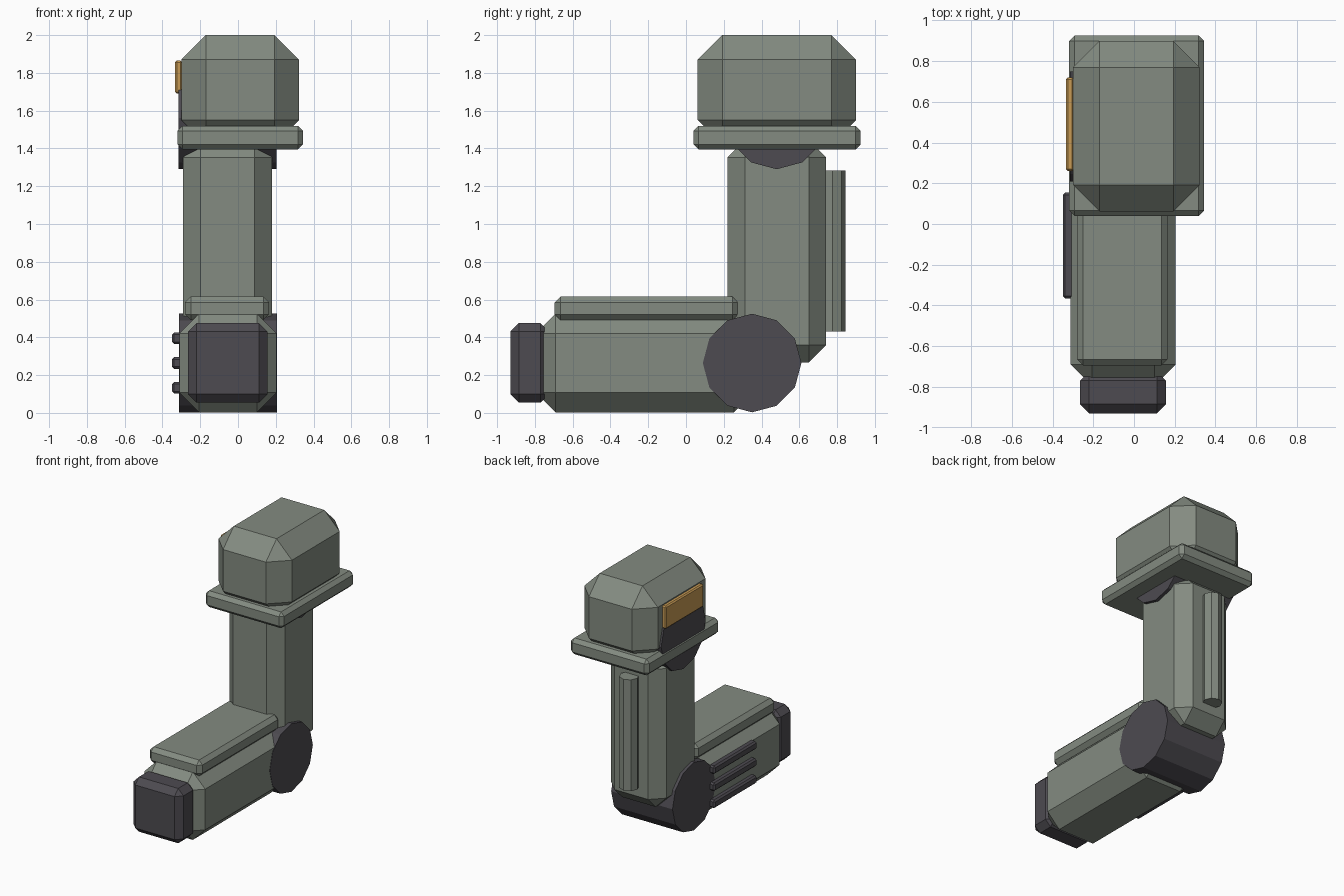
import bpy, bmesh, math
from mathutils import Vector

cube = bpy.data.objects.get("Cube")
if cube:
    bpy.data.objects.remove(cube, do_unlink=True)


def material(name, rgb):
    mat = bpy.data.materials.new(name)
    mat.use_nodes = True
    mat.diffuse_color = (*rgb, 1)
    mat.node_tree.nodes["Principled BSDF"].inputs["Base Color"].default_value = (*rgb, 1)
    return mat


GREEN = material("grey_green_paint", (0.23, 0.26, 0.22))
DARK = material("dark_grey_metal", (0.075, 0.07, 0.082))
ORANGE = material("amber_panel", (0.58, 0.33, 0.09))


def finish(name, bm, mat):
    bmesh.ops.recalc_face_normals(bm, faces=bm.faces)
    mesh = bpy.data.meshes.new(name)
    bm.to_mesh(mesh)
    bm.free()
    mesh.materials.append(mat)
    obj = bpy.data.objects.new(name, mesh)
    bpy.context.collection.objects.link(obj)
    return obj


def block(name, xs, ys, zs, chamfer, mat):
    """Box between two corners with every edge chamfered."""
    bm = bmesh.new()
    bmesh.ops.create_cube(bm, size=1)
    for v in bm.verts:
        v.co = Vector([(r[0] + r[1]) / 2 + c * (r[1] - r[0])
                       for r, c in zip((xs, ys, zs), v.co)])
    bmesh.ops.bevel(bm, geom=bm.edges[:], offset=chamfer, segments=1,
                    affect='EDGES', profile=0.5)
    return finish(name, bm, mat)


def prism(name, sides, radius, axis, centre, span, mat):
    """Faceted cylinder along x or z, with a corner on each cross axis."""
    bm = bmesh.new()
    ring = []
    for i in range(sides):
        a = math.tau * i / sides
        u, w = centre[0] + radius * math.cos(a), centre[1] + radius * math.sin(a)
        ring.append(bm.verts.new((span[0], u, w) if axis == 'x' else (u, w, span[0])))
    face = bm.faces.new(ring)
    result = bmesh.ops.extrude_face_region(bm, geom=[face])
    moved = [g for g in result["geom"] if isinstance(g, bmesh.types.BMVert)]
    length = span[1] - span[0]
    shift = (length, 0, 0) if axis == 'x' else (0, 0, length)
    bmesh.ops.translate(bm, verts=moved, vec=shift)
    return finish(name, bm, mat)


# Shoulder housing, its rim and side panel
block("shoulder_housing", (-0.30, 0.323), (0.062, 0.90), (1.42, 2.0), 0.13, GREEN)
block("shoulder_rim", (-0.32, 0.345), (0.04, 0.925), (1.395, 1.52), 0.027, GREEN)
block("shoulder_panel", (-0.333, -0.295), (0.26, 0.72), (1.69, 1.865), 0.009, ORANGE)
prism("shoulder_joint", 12, 0.27, 'x', (0.48, 1.56), (-0.314, 0.205), DARK)

# Upper arm and the rail down its back
block("upper_arm", (-0.29, 0.18), (0.22, 0.742), (0.267, 1.445), 0.092, GREEN)
prism("back_rail", 8, 0.07, 'z', (-0.06, 0.775), (0.43, 1.283), GREEN)

# Elbow
prism("elbow_joint", 12, 0.261, 'x', (0.35, 0.264), (-0.313, 0.207), DARK)

# Forearm with top plate, end cap and side ribs
block("forearm", (-0.311, 0.205), (-0.795, 0.36), (0.003, 0.525), 0.105, GREEN)
block("forearm_top_plate", (-0.28, 0.165), (-0.695, 0.277), (0.492, 0.615), 0.03, GREEN)
block("forearm_end_cap", (-0.265, 0.157), (-0.93, -0.725), (0.055, 0.475), 0.045, DARK)
for i in range(3):
    z = 0.133 + 0.131 * i
    block(f"forearm_rib_{i + 1}", (-0.35, -0.295), (-0.365, 0.155),
          (z - 0.031, z + 0.031), 0.012, DARK)
